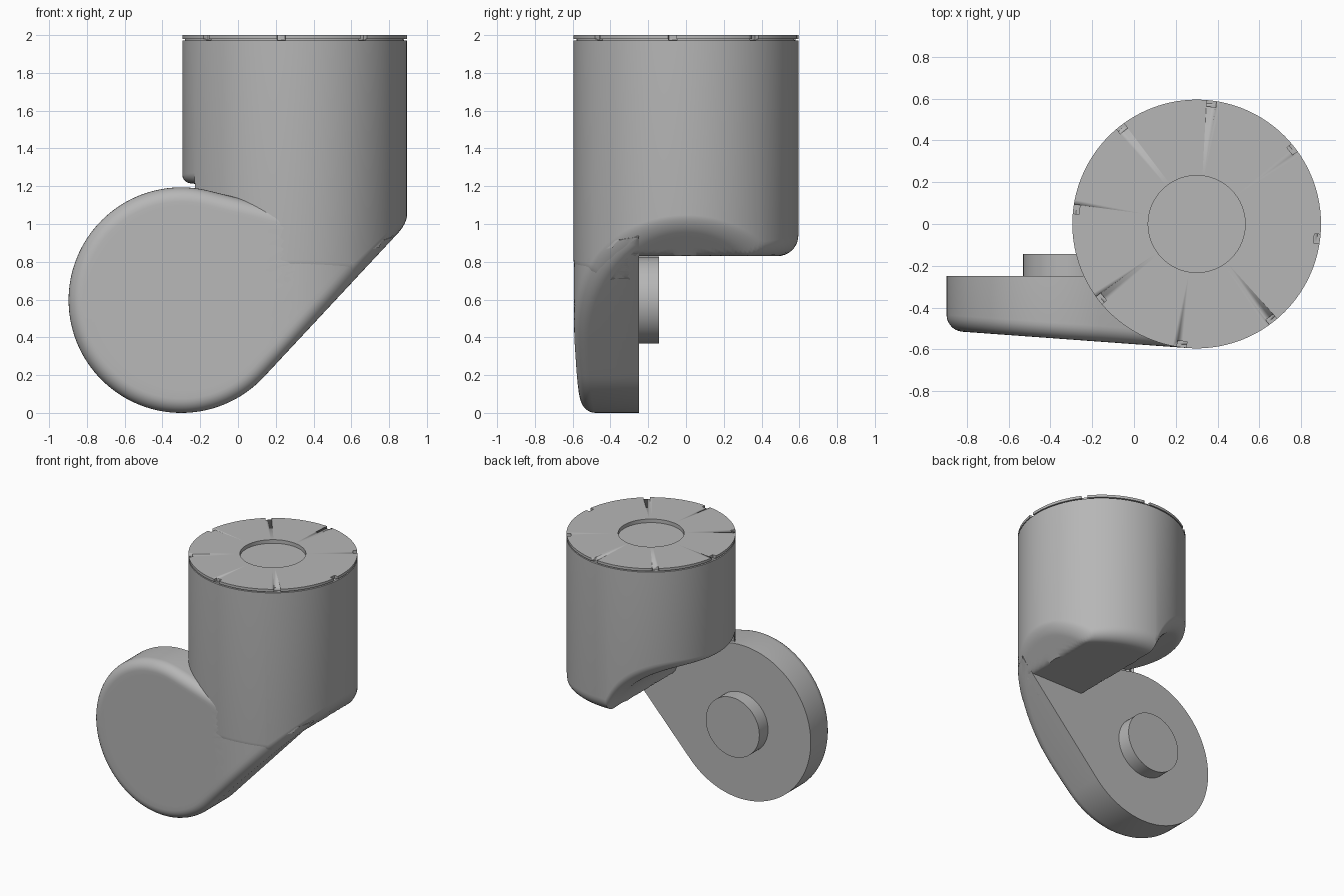
import bpy, bmesh
from math import sin, cos, pi, radians, sqrt, tan
from mathutils import Matrix, Vector

old = bpy.data.objects.get("Cube")
if old:
    bpy.data.objects.remove(old)

grey = bpy.data.materials.new("plain grey")
grey.use_nodes = True
colour = (0.47, 0.47, 0.47, 1)
grey.diffuse_color = colour
grey.node_tree.nodes["Principled BSDF"].inputs["Base Color"].default_value = colour

CX, R = 0.3, 0.595           # upright barrel
HUB = Vector((-0.3, 0.597))  # disc centre in x, z
BACK = -0.25                 # rear plane of the side plate
SLOPE = radians(47)
touch = HUB + 0.597 * Vector((sin(SLOPE), -cos(SLOPE)))


def finish(bm, name, angle=35):
    bmesh.ops.recalc_face_normals(bm, faces=bm.faces)
    mesh = bpy.data.meshes.new(name)
    bm.to_mesh(mesh)
    bm.free()
    obj = bpy.data.objects.new(name, mesh)
    bpy.context.collection.objects.link(obj)
    mesh.materials.append(grey)
    bpy.ops.object.select_all(action='DESELECT')
    obj.select_set(True)
    bpy.context.view_layer.objects.active = obj
    bpy.ops.object.shade_smooth_by_angle(angle=radians(angle))
    return obj


def loft(bm, rings):
    """Bridge equal rings of points, closing both ends."""
    loops = [[bm.verts.new(p) for p in ring] for ring in rings]
    for a, b in zip(loops, loops[1:]):
        for i in range(len(a)):
            j = (i + 1) % len(a)
            bm.faces.new((a[i], a[j], b[j], b[i]))
    bm.faces.new(loops[0])
    bm.faces.new(loops[-1][::-1])


def slant(x):
    return touch.y + (x - touch.x) * tan(SLOPE)


def underside(x, y):
    if y < BACK - 0.04:      # hidden inside the side plate
        return max(slant(x), 0.7)
    dx = x - HUB.x
    arch = HUB.y + sqrt(max(0, 0.62 ** 2 - dx * dx))
    return max(slant(x), 0.83, arch)


# Barrel with a wheel arch and rounded lower rim
N = 160


def circle(r, z):
    return [(CX + r * cos(2 * pi * i / N), r * sin(2 * pi * i / N), z) for i in range(N)]


def rim(t):
    ring = []
    for i in range(N):
        a = 2 * pi * i / N
        f = 0.11 * (1 - 0.6 * cos(a) ** 2)
        r = R - f * (1 - cos(t))
        x, y = CX + r * cos(a), r * sin(a)
        ring.append((x, y, underside(x, y) + f * (1 - sin(t))))
    return ring


def under_ring(s):
    ring = []
    for i in range(N):
        a = 2 * pi * i / N
        r = s * (R - 0.11 * (1 - 0.6 * cos(a) ** 2))
        x, y = CX + r * cos(a), r * sin(a)
        ring.append((x, y, underside(x, y)))
    return ring


bm = bmesh.new()
loft(bm, [circle(0.3, 1.972), circle(R, 1.972)]
     + [rim(pi / 2 * k / 8) for k in range(9)]
     + [under_ring(1 - k / 24) for k in range(1, 24)])
finish(bm, "barrel", 40)


# Side plate: disc blended into the slanted neck, rounded front edge
def front(x):
    if x < 0.25:
        return -0.51 - 0.0725 * (x + 0.895)
    r = R - 0.002
    return -sqrt(max(0, r * r - (x - CX) ** 2))


corner = Vector((0.83, slant(0.83)))
outline = []
for k in range(97):
    a = radians(77 + 240 * k / 96)
    outline.append(HUB + 0.597 * Vector((cos(a), sin(a))))
first, last = outline[0], outline[-1]
outline += [last.lerp(corner, k / 16) for k in range(1, 17)]
outline += [corner.lerp(first, k / 16) for k in range(1, 16)]
inward = []
for i, p in enumerate(outline):
    d = outline[(i + 1) % len(outline)] - outline[i - 1]
    inward.append(Vector((-d.y, d.x)).normalized())

F = 0.075
rings = [[(p.x, BACK, p.y) for p in outline]]
for k in range(8):
    t = pi / 2 * k / 7
    ring = []
    for p, n in zip(outline, inward):
        q = p + n * F * (1 - cos(t))
        ring.append((q.x, min(front(q.x) + F * (1 - sin(t)), BACK - 0.001), q.y))
    rings.append(ring)
middle = Vector((0.0, 0.7))
for k in range(1, 16):
    ring = []
    for p, n in zip(outline, inward):
        q = (p + n * F).lerp(middle, k / 16)
        ring.append((q.x, min(front(q.x), BACK - 0.001), q.y))
    rings.append(ring)
bm = bmesh.new()
loft(bm, rings)
finish(bm, "side_plate", 40)

# Axle boss on the rear of the disc
bm = bmesh.new()
loft(bm, [[(HUB.x + 0.23 * cos(2 * pi * i / 64), y, HUB.y + 0.23 * sin(2 * pi * i / 64))
           for i in range(64)] for y in (BACK - 0.05, -0.143)])
finish(bm, "axle_boss")

# Top cap with a central recess and a shadow groove under its lip
bm = bmesh.new()
profile = [(0.58, 1.86), (0.58, 1.98), (R, 1.98), (R, 2.0), (0.232, 2.0), (0.232, 1.9)]
loft(bm, [circle(r, z) for r, z in profile])
cap = finish(bm, "top_cap")

# Eight small notches around the lip
bm = bmesh.new()
for k in range(8):
    turn = Matrix.Rotation(radians(38 + 45 * k), 4, 'Z')
    place = Matrix.Translation((CX, 0, 2.0)) @ turn @ Matrix.Translation((0.59, 0, 0))
    bmesh.ops.create_cube(bm, size=1, matrix=place @ Matrix.Diagonal((0.05, 0.045, 0.05, 1)))
cutter = finish(bm, "notch_cutter")
cutter.hide_render = True
cutter.hide_set(True)
cut = cap.modifiers.new("notches", 'BOOLEAN')
cut.operation = 'DIFFERENCE'
cut.solver = 'EXACT'
cut.object = cutter
